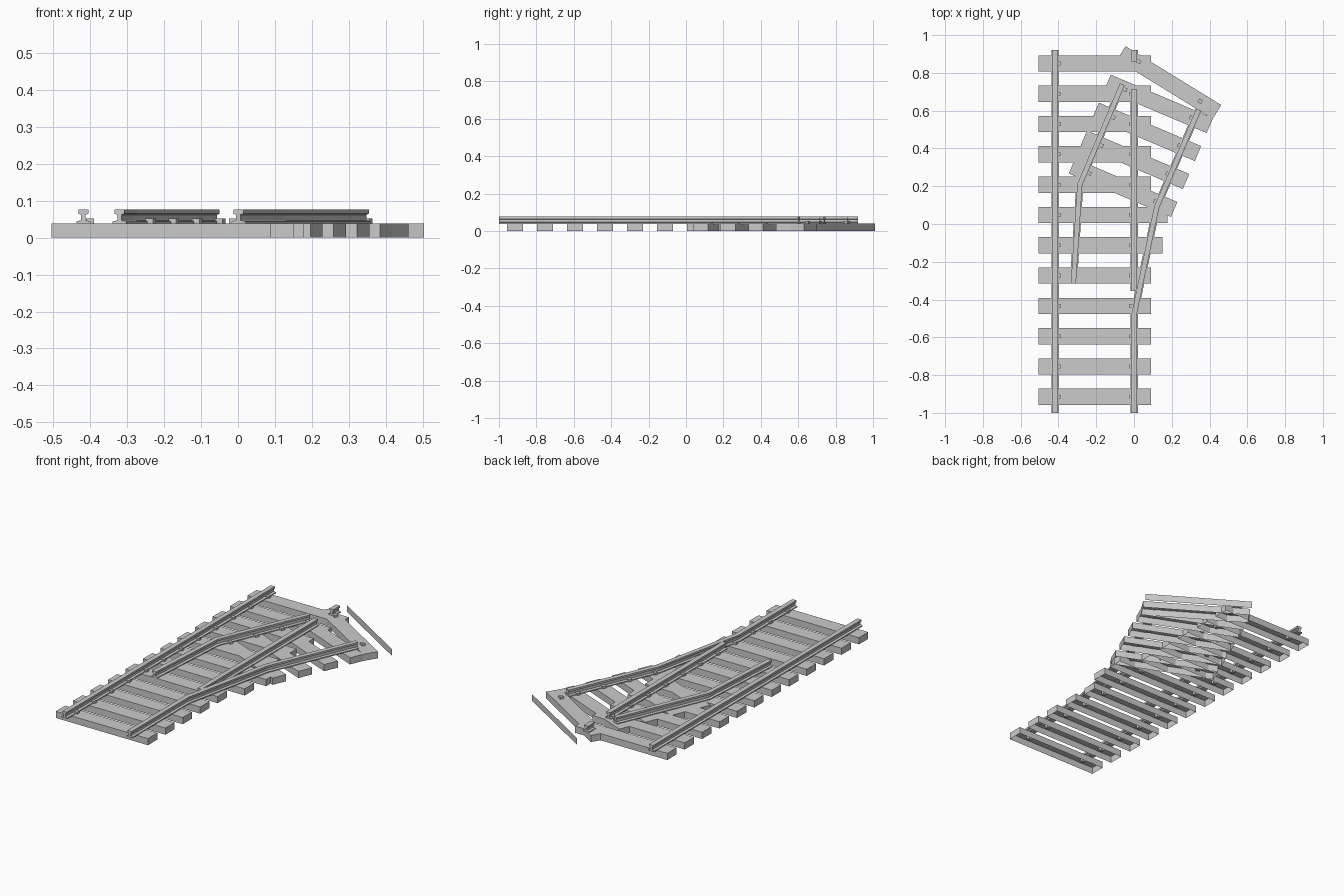
import bpy
import math
from mathutils import Vector, Matrix

if "Cube" in bpy.data.objects:
    bpy.data.objects.remove(bpy.data.objects["Cube"])

TOP = 0.039       # sleeper height
GAP = 0.16        # sleeper spacing
TURN = math.radians(-23)


def make_object(name, verts, faces):
    mesh = bpy.data.meshes.new(name)
    mesh.from_pydata(verts, [], faces)
    mesh.update()
    obj = bpy.data.objects.new(name, mesh)
    bpy.context.collection.objects.link(obj)
    return obj


def box(name, centre, length, width, z0, z1, angle=0.0, hollow=False):
    rot = Matrix.Rotation(angle, 3, 'Z')
    verts = []
    for z in (z0, z1):
        for sx, sy in ((-1, -1), (1, -1), (1, 1), (-1, 1)):
            p = rot @ Vector((sx * length / 2, sy * width / 2, 0))
            verts.append((centre[0] + p.x, centre[1] + p.y, z))
    faces = [(4, 5, 6, 7)] + [(i, (i + 1) % 4, (i + 1) % 4 + 4, i + 4) for i in range(4)]
    if not hollow:
        faces.append((3, 2, 1, 0))
    return make_object(name, verts, faces)


def sleeper(name, centre, length=0.595, angle=0.0):
    # moulded sleeper, open underneath
    return box(name, centre, length, 0.086, 0, TOP, angle, hollow=True)


def spike(centre, angle=0.0):
    return box("rail_spike", centre, 0.022, 0.02, 0.018, 0.052, angle)


HALF = [(0.019, 0.038), (0.019, 0.044), (0.006, 0.047),
        (0.006, 0.062), (0.0135, 0.065), (0.0135, 0.076)]
PROFILE = HALF + [(-x, z) for x, z in reversed(HALF)]


def rail(name, path):
    # sweep the I-shaped section along a mitred path
    pts = [Vector(p) for p in path]
    dirs = [(b - a).normalized() for a, b in zip(pts, pts[1:])]
    verts, faces, n = [], [], len(PROFILE)
    for i, p in enumerate(pts):
        d0, d1 = dirs[max(i - 1, 0)], dirs[min(i, len(dirs) - 1)]
        t = (d0 + d1).normalized()
        side = Vector((t.y, -t.x)) / t.dot(d1)
        verts += [(p.x + side.x * u, p.y + side.y * u, z) for u, z in PROFILE]
    for s in range(len(pts) - 1):
        a = s * n
        faces += [(a + k, a + n + k, a + n + (k + 1) % n, a + (k + 1) % n)
                  for k in range(n)]
    last = (len(pts) - 1) * n
    faces += [tuple(range(n)), tuple(last + k for k in reversed(range(n)))]
    return make_object(name, verts, faces)


# Straight track sleepers with their spikes
right_end = {5: 0.152, 6: 0.178}
for i in range(12):
    y = -0.915 + i * GAP * 1.003
    x1 = right_end.get(i, 0.09)
    sleeper("straight_sleeper", ((x1 - 0.505) / 2, y), x1 + 0.505)
    spike((-0.401, y))
    if i < 11:
        spike((-0.014, y))

# Branch sleepers
step = Vector((0.063, 0.148))
across = Vector((math.cos(TURN), math.sin(TURN)))
for i in range(4):
    c = Vector((-0.058, 0.192)) + step * i
    sleeper("branch_sleeper", c, 0.588, TURN)
    spike(c - across * 0.194, TURN)
    spike(c + across * 0.188, TURN)

# End sleeper with its detached outer side strip
END = math.radians(-31.6)
end_c = Vector((0.186, 0.749))
sleeper("end_sleeper", end_c, 0.595, END)
spike((0.025, 0.86), END)
spike((0.35, 0.65), END)
along = Vector((math.cos(END), math.sin(END)))
normal = Vector((-along.y, along.x))
mid = end_c + normal * (0.043 + 0.08)
a, b = mid - along * 0.2975, mid + along * 0.2975
make_object("end_side_strip",
            [(a.x, a.y, 0), (b.x, b.y, 0), (b.x, b.y, TOP), (a.x, a.y, TOP)],
            [(3, 2, 1, 0)])

# Rails
rail("left_stock_rail", [(-0.419, -1), (-0.419, 0.92)])
rail("right_stock_rail", [(0.001, -1), (0.001, -0.475), (0.12, 0.09), (0.342, 0.605)])
rail("straight_inner_rail", [(0.001, -0.355), (0.001, 0.715)])
rail("straight_rail_end", [(0.001, 0.86), (0.001, 0.92)])
rail("branch_inner_rail", [(-0.321, -0.315), (-0.287, 0.21), (-0.062, 0.74)])
